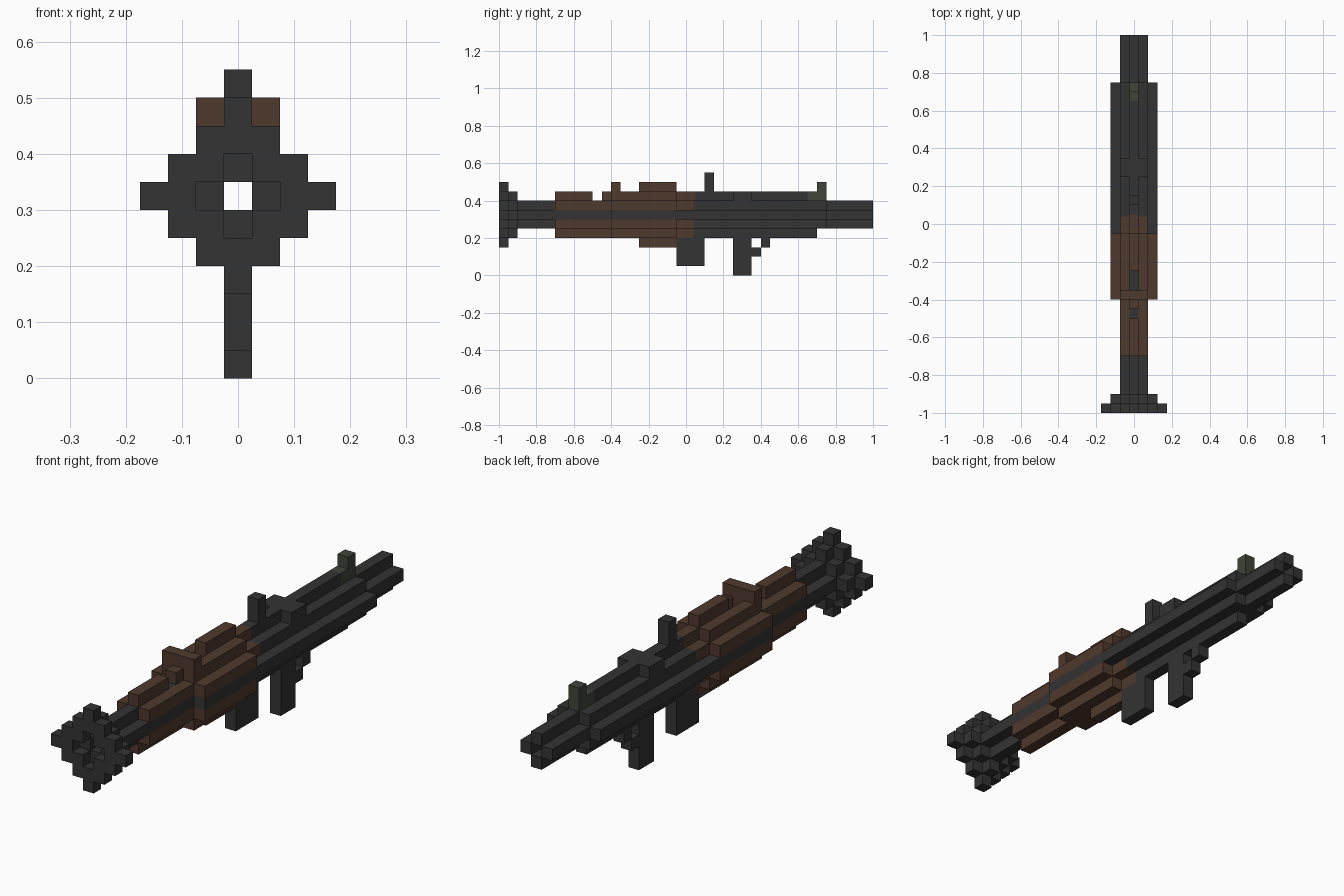
import bpy, bmesh

cube = bpy.data.objects.get("Cube")
if cube:
    bpy.data.objects.remove(cube, do_unlink=True)

V = 0.05        # size of one block
AXIS = 0.325    # height of the tube's axis


def material(name, rgb):
    m = bpy.data.materials.new(name)
    m.use_nodes = True
    m.diffuse_color = (*rgb, 1)
    bsdf = m.node_tree.nodes["Principled BSDF"]
    bsdf.inputs["Base Color"].default_value = (*rgb, 1)
    bsdf.inputs["Roughness"].default_value = 0.9
    return m


METAL = material("dark metal", (0.033, 0.033, 0.033))
WOOD = material("brown wood", (0.078, 0.041, 0.025))
GREEN = material("dull green", (0.051, 0.058, 0.042))


def part(name, mat, *runs):
    """Each run is (cells, y0, y1): block columns of the cross-section, drawn out along y.
    Cells are (column, row) counted from the tube axis; shared walls are left out."""
    bm = bmesh.new()
    for cells, y0, y1 in runs:
        cells = set(cells)
        for i, k in cells:
            x0, x1 = (i - .5) * V, (i + .5) * V
            z0, z1 = AXIS + (k - .5) * V, AXIS + (k + .5) * V
            corners = [(x0, z0), (x1, z0), (x1, z1), (x0, z1)]
            front = [bm.verts.new((x, y0, z)) for x, z in corners]
            back = [bm.verts.new((x, y1, z)) for x, z in corners]
            bm.faces.new(front)
            bm.faces.new(back[::-1])
            for s, (di, dk) in enumerate([(0, -1), (1, 0), (0, 1), (-1, 0)]):
                if (i + di, k + dk) not in cells:
                    t = (s + 1) % 4
                    bm.faces.new((front[t], front[s], back[s], back[t]))
    bmesh.ops.remove_doubles(bm, verts=bm.verts, dist=1e-5)
    mesh = bpy.data.meshes.new(name)
    bm.to_mesh(mesh)
    bm.free()
    mesh.materials.append(mat)
    obj = bpy.data.objects.new(name, mesh)
    bpy.context.collection.objects.link(obj)
    return obj


def ring(lo, hi):
    """Diamond ring of cells between two step distances from the axis."""
    return [(i, k) for i in range(-hi, hi + 1) for k in range(-hi, hi + 1)
            if lo <= abs(i) + abs(k) <= hi]


def column(lo, hi):
    return [(0, k) for k in range(lo, hi + 1)]


CORNERS = [(i, k) for i in (-1, 1) for k in (-1, 1)]
SIDES = [(-2, 0), (2, 0)]
TOP, BOTTOM = [(0, 2)], [(0, -2)]

# Hollow launch tube with a flared muzzle
part("tube", METAL, (ring(1, 1), -0.95, 1.0))
part("muzzle_flare", METAL, (ring(2, 3), -1.0, -0.95), (ring(2, 2), -0.95, -0.9))

# Wooden cladding around the front half
part("wood_cladding", WOOD,
     (CORNERS, -0.7, 0.04), (BOTTOM, -0.7, 0.04),
     (TOP, -0.7, -0.5), (TOP, -0.45, -0.35), (TOP, -0.25, 0.05))

# Thicker wooden heat guard
guard = [(i, k) for i in (-2, 2) for k in (-1, 1)]
guard += [(i, k) for i in (-1, 1) for k in (-2, 2)]
part("heat_guard", WOOD, (guard, -0.4, -0.05),
     ([(0, 3), (0, -3)], -0.25, -0.05))
part("guard_crossbar", WOOD, ([(-1, 3), (0, 3), (1, 3)], -0.4, -0.35))

# Metal strips and rear casing
part("side_strips", METAL, (SIDES, -0.4, 0.75))
part("rear_casing", METAL, (CORNERS, 0.04, 0.75),
     (BOTTOM, 0.04, 0.7), (TOP, 0.05, 0.65))
part("sight_mount", METAL, ([(-1, 2), (1, 2)], 0.25, 0.35))

# Sights
part("front_sight", METAL, (column(3, 4), 0.1, 0.15))
part("rear_sight", GREEN, (TOP, 0.65, 0.7), (column(2, 3), 0.7, 0.75))

# Grips and trigger
part("front_grip", METAL, (column(-5, -3), -0.05, 0.1))
part("rear_grip", METAL, (column(-6, -3), 0.25, 0.35))
part("trigger", METAL, (column(-4, -4), 0.35, 0.4), (column(-3, -3), 0.4, 0.45))
